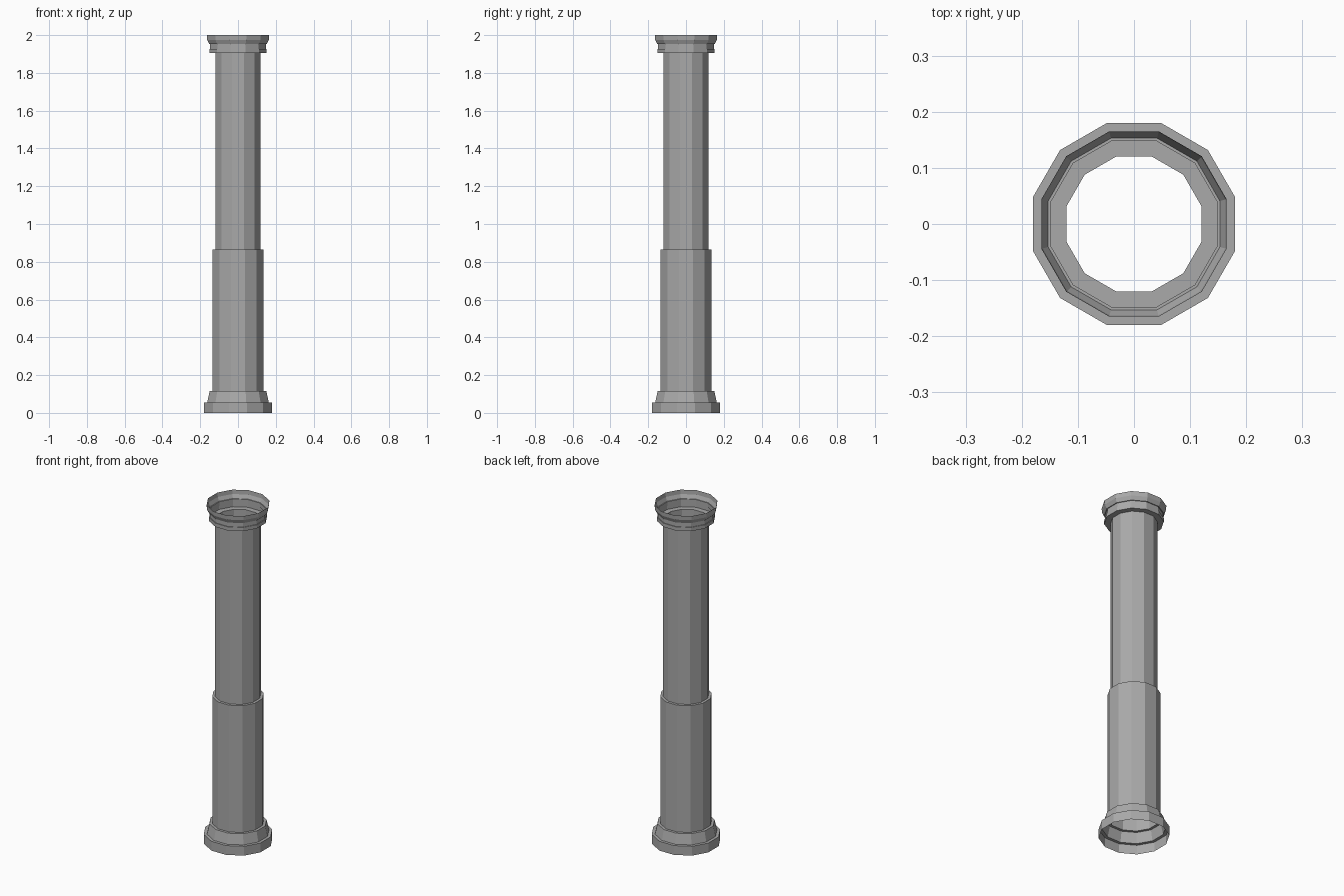
import bpy
import bmesh
import math

cube = bpy.data.objects.get("Cube")
if cube:
    bpy.data.objects.remove(cube, do_unlink=True)

SIDES = 12

stone = bpy.data.materials.new("grey stone")
stone.use_nodes = True
colour = (0.4, 0.4, 0.4, 1.0)
stone.diffuse_color = colour
stone.node_tree.nodes["Principled BSDF"].inputs["Base Color"].default_value = colour


def lathe(name, profile):
    """Sweep (flat-to-centre distance, height) pairs into an open faceted shell."""
    bm = bmesh.new()
    rings = []
    for apothem, z in profile:
        radius = apothem / math.cos(math.pi / SIDES)
        angles = [2 * math.pi * (i + 0.5) / SIDES for i in range(SIDES)]
        rings.append([bm.verts.new((radius * math.cos(a), radius * math.sin(a), z))
                      for a in angles])
    for low, high in zip(rings, rings[1:]):
        for i in range(SIDES):
            j = (i + 1) % SIDES
            bm.faces.new((low[i], low[j], high[j], high[i]))
    mesh = bpy.data.meshes.new(name)
    bm.to_mesh(mesh)
    bm.free()
    mesh.materials.append(stone)
    obj = bpy.data.objects.new(name, mesh)
    bpy.context.collection.objects.link(obj)
    return obj


# Stepped foot with a sloping upper moulding
lathe("base", [(0.18, 0), (0.18, 0.055), (0.163, 0.055), (0.15, 0.115), (0.135, 0.115)])

# Thicker lower shaft, closed by a narrow ledge
lathe("lower_shaft", [(0.135, 0.115), (0.135, 0.865), (0.12, 0.865)])

# Slimmer upper shaft
lathe("upper_shaft", [(0.12, 0.865), (0.12, 1.905)])

# Collar band, neck and flared open rim
lathe("capital", [(0.12, 1.905), (0.152, 1.905), (0.152, 1.927), (0.148, 1.927),
                  (0.148, 1.953), (0.153, 1.953), (0.163, 1.975), (0.165, 2.0)])
